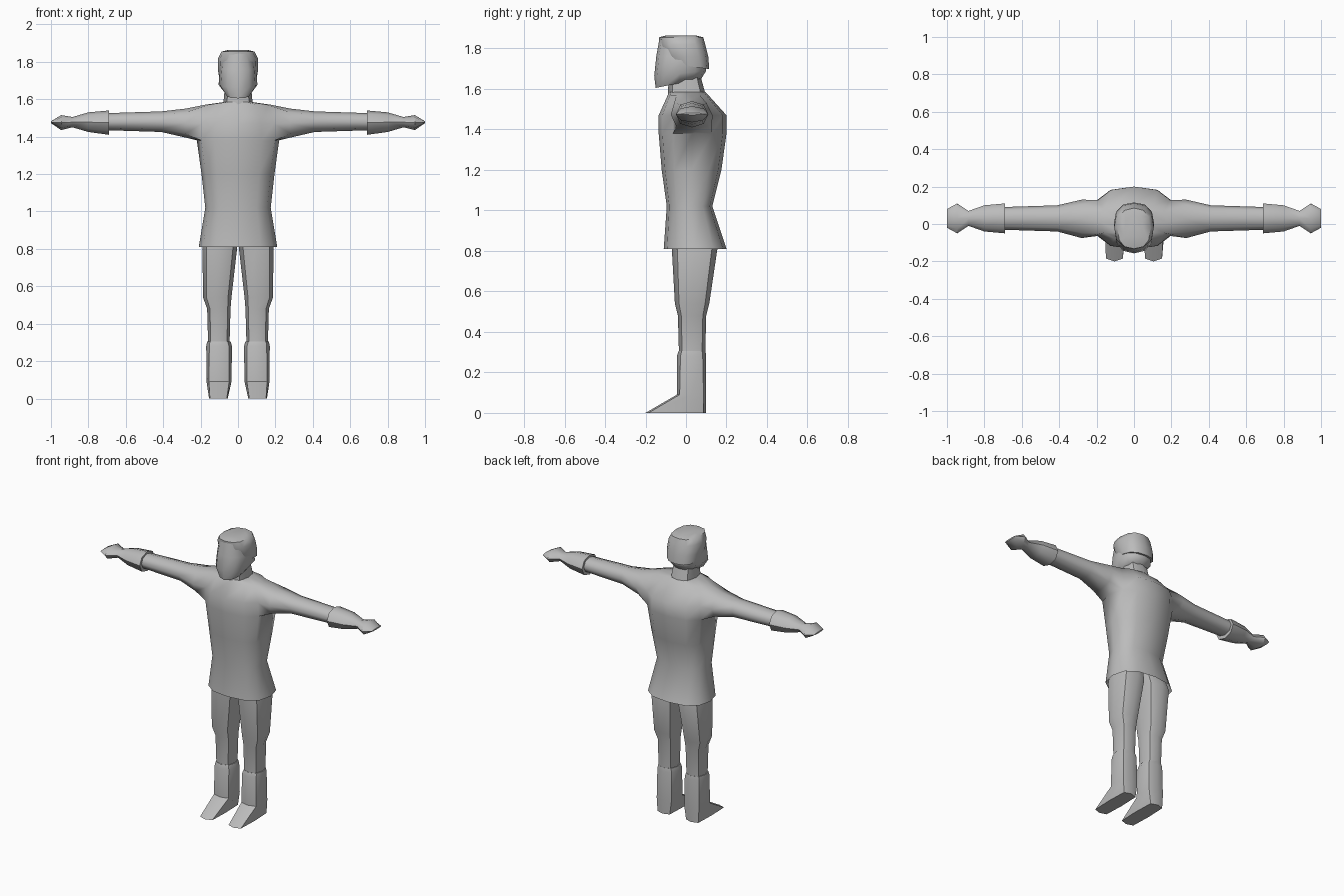
import bpy, bmesh, math

if "Cube" in bpy.data.objects:
    bpy.data.objects.remove(bpy.data.objects["Cube"])

grey = bpy.data.materials.new("plain_grey")
grey.diffuse_color = (0.5, 0.5, 0.5, 1)
grey.use_nodes = True
grey.node_tree.nodes["Principled BSDF"].inputs["Base Color"].default_value = grey.diffuse_color


def spow(v, p):
    return math.copysign(abs(v) ** p, v) if abs(v) > 1e-6 else 0.0


def ring(bm, n, u0, u1, v0, v1, place, p=0.8, start=0.0):
    """Rounded-box loop of n points filling u0..u1 by v0..v1."""
    out = []
    for i in range(n):
        a = start + 2 * math.pi * i / n
        u = (u0 + u1) / 2 + (u1 - u0) / 2 * spow(math.cos(a), p)
        v = (v0 + v1) / 2 + (v1 - v0) / 2 * spow(math.sin(a), p)
        out.append(bm.verts.new(place(u, v)))
    return out


def bridge(bm, a, b, skip=()):
    n = len(a)
    for i in range(n):
        if i not in skip:
            bm.faces.new((a[i], a[(i + 1) % n], b[(i + 1) % n], b[i]))


def finish(bm, name, angle=50):
    bmesh.ops.recalc_face_normals(bm, faces=bm.faces[:])
    me = bpy.data.meshes.new(name)
    bm.to_mesh(me)
    bm.free()
    ob = bpy.data.objects.new(name, me)
    bpy.context.collection.objects.link(ob)
    me.materials.append(grey)
    bpy.ops.object.select_all(action='DESELECT')
    ob.select_set(True)
    bpy.context.view_layer.objects.active = ob
    bpy.ops.object.shade_smooth_by_angle(angle=math.radians(angle))
    return ob


def stack(name, rows, n=12, p=0.8, caps=(True, True), tilt=None, angle=50):
    """Loft upright rows of (z, x0, x1, y0, y1[, power])."""
    bm = bmesh.new()
    loops = []
    for k, r in enumerate(rows):
        t = tilt[k] if tilt else 0
        loops.append(ring(bm, n, *r[1:5], lambda u, v: (u, v, r[0] + t * v),
                          r[5] if len(r) > 5 else p))
    for a, b in zip(loops, loops[1:]):
        bridge(bm, a, b)
    if caps[0]:
        bm.faces.new(loops[0])
    if caps[1]:
        bm.faces.new(loops[-1])
    return finish(bm, name, angle)


# Tunic: twelve-sided body, open hem, sleeves grown from holes in its sides
body = [(0.81, 0.21, -0.11, 0.20), (1.02, 0.175, -0.095, 0.13),
        (1.20, 0.195, -0.12, 0.175), (1.38, 0.22, -0.135, 0.20),
        (1.47, 0.215, -0.135, 0.20), (1.57, 0.18, -0.09, 0.11),
        (1.585, 0.075, -0.085, 0.095)]
sleeve = [(0.28, -0.075, 0.13, 1.395, 1.55), (0.41, -0.04, 0.10, 1.425, 1.535),
          (0.72, -0.03, 0.09, 1.435, 1.525)]
bm = bmesh.new()
loops = [ring(bm, 12, -h, h, y0, y1, lambda u, v: (u, v, z), 0.8)
         for z, h, y0, y1 in body]
for k in range(len(loops) - 1):
    bridge(bm, loops[k], loops[k + 1], (11, 0, 5, 6) if k in (3, 4) else ())
for side, (front, mid, back) in ((1, (11, 0, 1)), (-1, (7, 6, 5))):
    low, centre, top = loops[3:6]
    prev = [low[front], low[mid], low[back], centre[back],
            top[back], top[mid], top[front], centre[front]]
    for x, y0, y1, z0, z1 in sleeve:
        cur = ring(bm, 8, y0, y1, z0, z1, lambda u, v: (side * x, u, v),
                   0.9, math.radians(-135))
        bridge(bm, prev, cur)
        prev = cur
finish(bm, "tunic", 60)

# Gauntlets with mitten hands, tapering to a flat fingertip edge
hand = [(0.69, -0.05, 0.11, 1.41, 1.54), (0.80, -0.04, 0.10, 1.425, 1.53),
        (0.885, -0.01, 0.07, 1.45, 1.505), (0.945, -0.05, 0.11, 1.435, 1.515),
        (1.0, -0.02, 0.08, 1.472, 1.482)]
for side, label in ((1, "left"), (-1, "right")):
    bm = bmesh.new()
    hl = [ring(bm, 8, y0, y1, z0, z1, lambda u, v: (side * x, u, v), 0.95)
          for x, y0, y1, z0, z1 in hand]
    for a, b in zip(hl, hl[1:]):
        bridge(bm, a, b)
    bm.faces.new(hl[0])
    bm.faces.new(hl[-1])
    finish(bm, label + "_hand")

# Legs and boots, with the toe wedge formed by the long sole loop
leg = [(0.30, 0.045, 0.16, -0.035, 0.095), (0.48, 0.04, 0.165, -0.04, 0.10),
       (0.54, 0.035, 0.187, -0.055, 0.115), (0.81, 0.004, 0.19, -0.07, 0.155),
       (0.90, 0.0, 0.17, -0.07, 0.13)]
boot = [(0.0, 0.055, 0.155, -0.20, 0.10, 0.3), (0.09, 0.035, 0.168, -0.045, 0.10, 0.6),
        (0.28, 0.032, 0.17, -0.045, 0.10), (0.305, 0.04, 0.165, -0.037, 0.096)]
for side, label in ((1, "left"), (-1, "right")):
    for part, rows in (("leg", leg), ("boot", boot)):
        placed = [(r[0], *sorted((side * r[1], side * r[2])), *r[3:]) for r in rows]
        stack(label + "_" + part, placed, n=8)

# Neck
stack("neck", [(1.56, -0.08, 0.08, -0.09, 0.10), (1.67, -0.07, 0.07, -0.085, 0.07)],
      n=8, caps=(False, False))

# Face with the chin dropping forward
stack("head", [(1.635, -0.065, 0.065, -0.15, 0.075), (1.68, -0.104, 0.104, -0.157, 0.10),
               (1.76, -0.097, 0.097, -0.147, 0.10), (1.855, -0.08, 0.08, -0.13, 0.075)],
      tilt=[0.2, 0.1, 0, 0])

# Hair cap around the sides, back and crown
stack("hair", [(1.715, -0.10, 0.10, -0.08, 0.115), (1.76, -0.108, 0.108, -0.11, 0.11),
               (1.82, -0.106, 0.106, -0.13, 0.095), (1.855, -0.088, 0.088, -0.133, 0.085),
               (1.864, -0.05, 0.05, -0.10, 0.05)], tilt=[-0.15, 0, 0, 0, 0])
